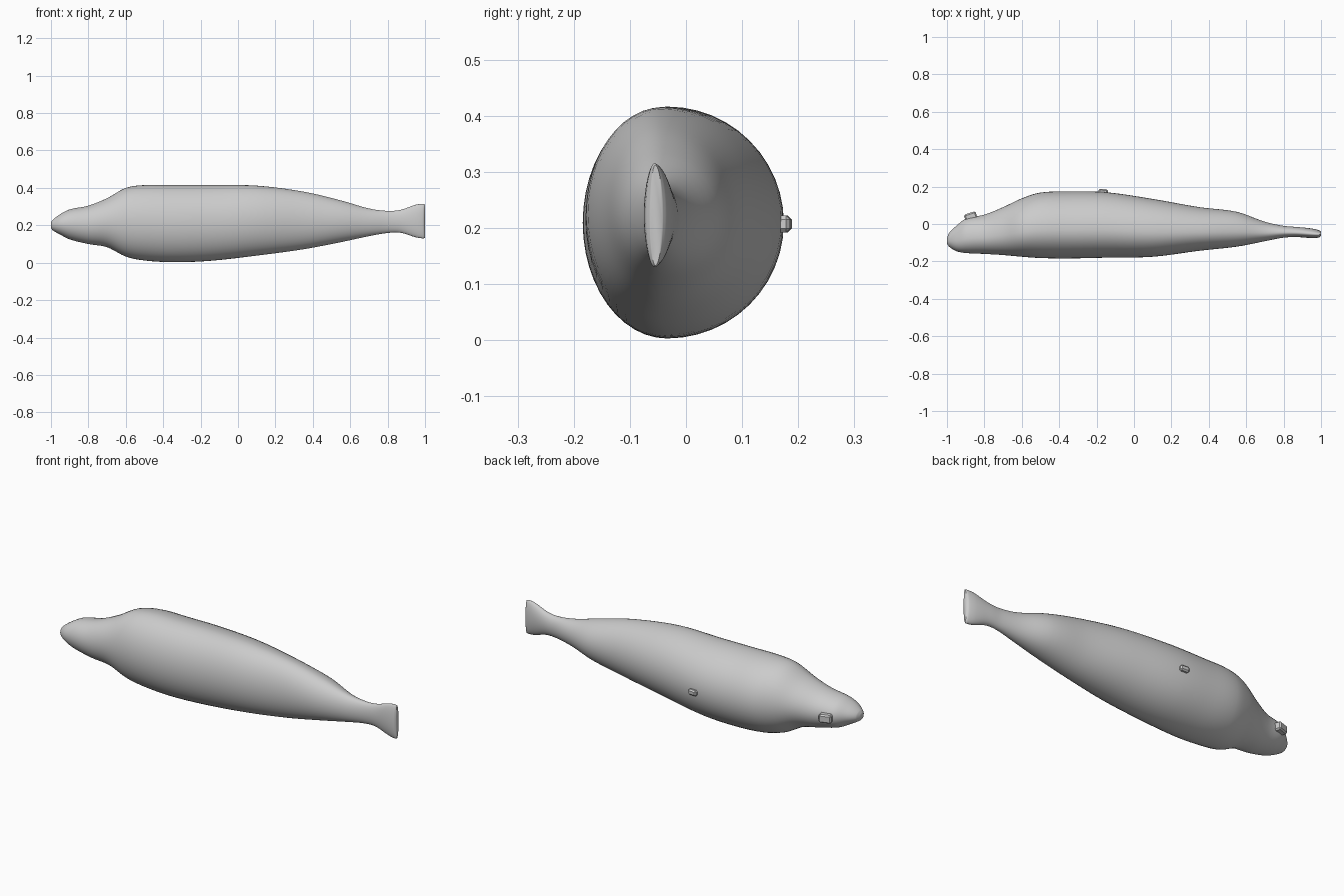
import bpy
import bmesh
from math import cos, sin, pi, radians
from mathutils import Matrix, Vector

if "Cube" in bpy.data.objects:
    bpy.data.objects.remove(bpy.data.objects["Cube"])


def make_material(name, colour):
    mat = bpy.data.materials.new(name)
    mat.use_nodes = True
    mat.diffuse_color = colour
    mat.node_tree.nodes["Principled BSDF"].inputs["Base Color"].default_value = colour
    return mat


grey = make_material("plain grey", (0.6, 0.6, 0.6, 1))


def add_object(name, bm, angle):
    bmesh.ops.recalc_face_normals(bm, faces=bm.faces)
    mesh = bpy.data.meshes.new(name)
    bm.to_mesh(mesh)
    bm.free()
    mesh.materials.append(grey)
    obj = bpy.data.objects.new(name, mesh)
    bpy.context.collection.objects.link(obj)
    bpy.ops.object.select_all(action="DESELECT")
    obj.select_set(True)
    bpy.context.view_layer.objects.active = obj
    bpy.ops.object.shade_smooth_by_angle(angle=radians(angle))
    return obj


# Body stations in hundredths: x, bottom, top, front, back
STATIONS = [
    (-100, 18.5, 21.5, -10.5, -7.5),
    (-99, 17.3, 23, -12, -5),
    (-95, 15, 26, -14.5, -1),
    (-90, 12.5, 28.5, -15.5, 2.8),
    (-80, 10, 30.5, -16, 5),
    (-70, 8.3, 34.5, -16.6, 9),
    (-60, 3.3, 40, -17.5, 13.7),
    (-50, 1.2, 41.5, -18.2, 16.8),
    (-35, 0.3, 41.5, -18.4, 17.4),
    (-15, 1, 41.5, -18, 17),
    (10, 3.8, 41.2, -17.5, 13.4),
    (35, 7.2, 38, -14.3, 9),
    (55, 11, 33.3, -12.1, 6.5),
    (70, 14.2, 29, -9.2, 1.2),
    (80, 15.9, 27.7, -7.3, -1),
    (87, 16, 28.3, -7, -1.6),
    (95, 13.6, 31, -7.5, -2.4),
    (99, 13, 31.5, -7.2, -3.4),
    (100, 13.3, 31.2, -6.4, -4.2),
]
SIDES, STEPS = 48, 5


def slope(i, k):
    a, b = STATIONS[max(i - 1, 0)], STATIONS[min(i + 1, len(STATIONS) - 1)]
    return (b[k] - a[k]) / (b[0] - a[0])


def blend(i, t, k):
    """Smooth Hermite curve through one column of the stations."""
    a, b = STATIONS[i], STATIONS[i + 1]
    width = b[0] - a[0]
    s = t * t * (3 - 2 * t)
    return (a[k] + (b[k] - a[k]) * s
            + width * t * (1 - t) * ((1 - t) * slope(i, k) - t * slope(i + 1, k)))


# Body with the upright tail fin
bm = bmesh.new()
rings = []
for i in range(len(STATIONS) - 1):
    last = i == len(STATIONS) - 2
    for step in range(STEPS + last):
        t = step / STEPS
        x, low, high, front, back = (blend(i, t, k) / 100 for k in range(5))
        x = (STATIONS[i][0] * (1 - t) + STATIONS[i + 1][0] * t) / 100
        mid = front + 0.42 * (back - front)
        ring = []
        for n in range(SIDES):
            a = 2 * pi * n / SIDES
            depth = back - mid if cos(a) > 0 else mid - front
            ring.append(bm.verts.new((x, mid + depth * cos(a),
                                      (low + high) / 2 + (high - low) / 2 * sin(a))))
        rings.append(ring)
for r, s in zip(rings, rings[1:]):
    for n in range(SIDES):
        m = (n + 1) % SIDES
        bm.faces.new((r[n], r[m], s[m], s[n]))
bm.faces.new(rings[0])
bm.faces.new(rings[-1])
add_object("body", bm, 60)


# Small lumps on the back side
def lump(name, centre, size, tilt):
    bm = bmesh.new()
    bmesh.ops.create_cube(bm, size=1)
    bmesh.ops.scale(bm, vec=size, verts=bm.verts)
    bmesh.ops.bevel(bm, geom=bm.edges[:], offset=0.007, segments=1, affect="EDGES")
    bmesh.ops.transform(bm, verts=bm.verts, matrix=Matrix.Translation(Vector(centre))
                        @ Matrix.Rotation(radians(tilt), 4, "Z"))
    add_object(name, bm, 30)


lump("mouth_lump", (-0.873, 0.04, 0.205), (0.065, 0.04, 0.045), 18)
lump("belly_lump", (-0.165, 0.171, 0.207), (0.05, 0.032, 0.03), -5)
